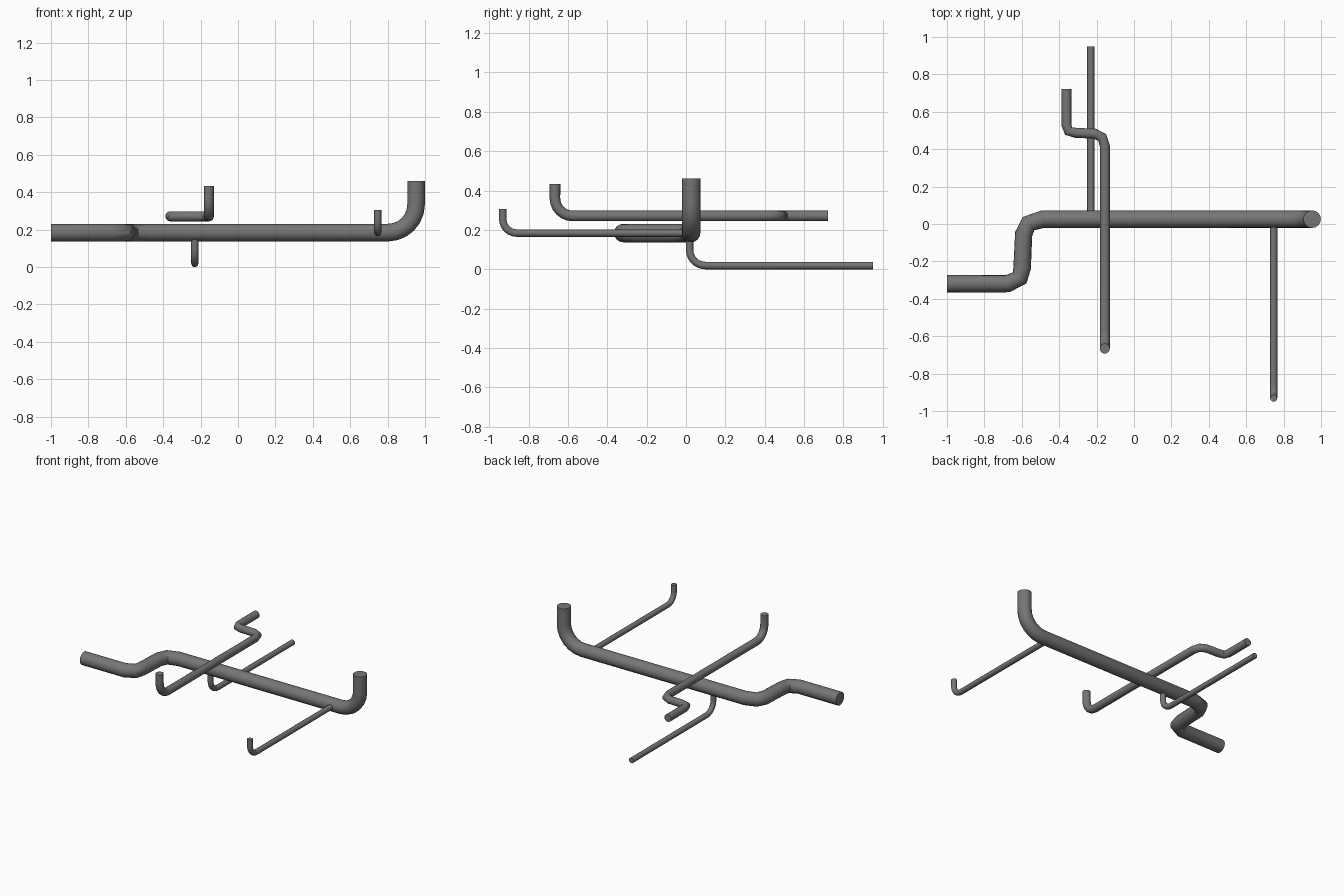
import bpy
from math import sin, cos, pi

if "Cube" in bpy.data.objects:
    bpy.data.objects.remove(bpy.data.objects["Cube"])

dark = bpy.data.materials.new("dark_grey")
dark.diffuse_color = (0.18, 0.18, 0.18, 1)
dark.use_nodes = True
dark.node_tree.nodes["Principled BSDF"].inputs["Base Color"].default_value = dark.diffuse_color


def elbow(axis, turn, radius, end_dir, steps=6):
    """Arc points: travel along axis into corner 'turn', leave along end_dir."""
    pts = []
    for i in range(steps + 1):
        a = i * pi / 2 / steps
        back, out = radius * (1 - sin(a)), radius * (1 - cos(a))
        pts.append(tuple(turn[k] - axis[k] * back + end_dir[k] * out for k in range(3)))
    return pts


def pipe(name, points, radius):
    """Round capped pipe swept along a polyline."""
    cu = bpy.data.curves.new(name, 'CURVE')
    cu.dimensions = '3D'
    cu.bevel_depth = radius
    cu.bevel_resolution = 6
    cu.use_fill_caps = True
    cu.materials.append(dark)
    sp = cu.splines.new('POLY')
    sp.points.add(len(points) - 1)
    for p, co in zip(sp.points, points):
        p.co = (*co, 1)
    ob = bpy.data.objects.new(name, cu)
    bpy.context.collection.objects.link(ob)
    bpy.ops.object.select_all(action='DESELECT')
    ob.select_set(True)
    bpy.context.view_layer.objects.active = ob
    bpy.ops.object.convert(target='MESH')
    bpy.ops.object.shade_smooth_by_angle(angle=pi / 4)


UP = (0, 0, 1)

# main pipe: sideways offset at the left, riser at the right
z = 0.184
jog = [(-1, -0.319), (-0.676, -0.319), (-0.611, -0.288), (-0.598, -0.234),
       (-0.59, -0.054), (-0.564, 0.002), (-0.487, 0.026)]
pipe("main_pipe", [(x, y, z) for x, y in jog]
     + elbow((1, 0, 0), (0.952, 0.026, z), 0.15, UP) + [(0.952, 0.026, 0.46)], 0.047)

# crossing pipe above: offset at the back, riser at the front
z = 0.271
jog = [(-0.361, 0.722), (-0.361, 0.53), (-0.35, 0.497), (-0.31, 0.487),
       (-0.21, 0.483), (-0.17, 0.463), (-0.156, 0.416)]
pipe("crossing_pipe", [(x, y, z) for x, y in jog]
     + elbow((0, -1, 0), (-0.156, -0.666, z), 0.09, UP) + [(-0.156, -0.666, 0.433)], 0.027)

# low branch: runs from the back, then rises into the main pipe
pipe("low_branch", [(-0.231, 0.95, 0.019)]
     + elbow((0, -1, 0), (-0.231, 0.018, 0.019), 0.08, UP) + [(-0.231, 0.018, 0.184)], 0.019)

# front branch: leaves the main pipe and turns up at the front
pipe("front_branch", [(0.747, 0.026, 0.184)]
     + elbow((0, -1, 0), (0.747, -0.931, 0.184), 0.07, UP) + [(0.747, -0.931, 0.305)], 0.019)
